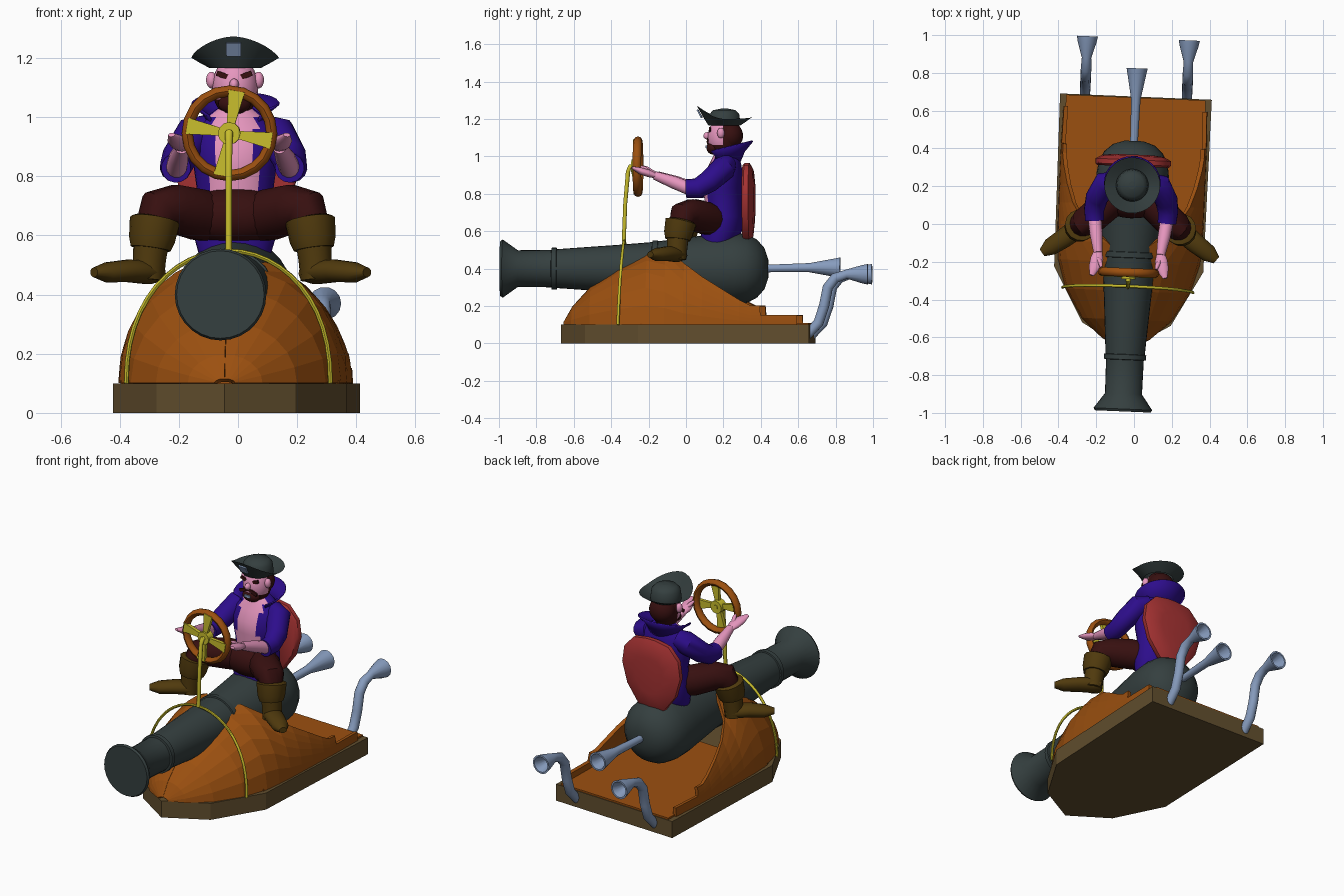
import bpy, bmesh
from math import sin, cos, pi, radians, asin
from mathutils import Vector, Matrix

cube = bpy.data.objects.get("Cube")
if cube:
    bpy.data.objects.remove(cube, do_unlink=True)

# The whole craft is turned slightly on its stand
PLACE = Matrix.Translation((-.018, 0, 0)) @ Matrix.Rotation(radians(-2.4), 4, 'Z')


def material(name, r, g, b):
    m = bpy.data.materials.new(name)
    m.use_nodes = True
    m.diffuse_color = (r, g, b, 1)
    m.node_tree.nodes["Principled BSDF"].inputs["Base Color"].default_value = (r, g, b, 1)
    return m


PLANK = material("plank_brown", .12, .076, .027)
ORANGE = material("orange_wood", .33, .08, .005)
IRON = material("dark_iron", .035, .05, .05)
LEATHER = material("boot_leather", .08, .042, .004)
MAROON = material("dark_maroon", .038, .005, .005)
PURPLE = material("coat_purple", .026, .004, .26)
SKIN = material("pink_skin", .79, .305, .515)
BRASS = material("yellow_brass", .58, .51, .026)
STEEL = material("blue_steel", .24, .33, .51)
RED = material("shield_red", .376, .032, .032)


def finish(name, bm, mats, rule=None, smooth=True, closed=True):
    """Turn a bmesh into a placed, coloured object."""
    if closed:
        bmesh.ops.recalc_face_normals(bm, faces=bm.faces)
    bm.normal_update()
    for f in bm.faces:
        f.smooth = smooth
        if rule:
            f.material_index = rule(f.calc_center_median())
    for e in bm.edges:
        e.smooth = e.calc_face_angle(0) < radians(45)
    bm.transform(PLACE)
    me = bpy.data.meshes.new(name)
    bm.to_mesh(me)
    bm.free()
    for m in mats:
        me.materials.append(m)
    ob = bpy.data.objects.new(name, me)
    bpy.context.collection.objects.link(ob)
    return ob


def loft(name, rings, mats, rule=None, smooth=True, caps=True, wrap=True, loop=False):
    """Skin a list of rings; wrap closes each ring, loop joins last to first."""
    bm = bmesh.new()
    rows = [[bm.verts.new(p) for p in ring] for ring in rings]
    n = len(rows[0])
    pairs = list(zip(rows, rows[1:])) + ([(rows[-1], rows[0])] if loop else [])
    for a, b in pairs:
        for i in range(n if wrap else n - 1):
            j = (i + 1) % n
            bm.faces.new((a[i], a[j], b[j], b[i]))
    if caps and not loop and wrap:
        bm.faces.new(rows[0][::-1])
        bm.faces.new(rows[-1])
    return finish(name, bm, mats, rule, smooth, wrap)


def tube(name, stations, mat, n=14, flat=1, smooth=True):
    """Round tube through (x, y, z, radius) stations; flat squashes it upright."""
    pts = [Vector(s[:3]) for s in stations]
    t_old = (pts[1] - pts[0]).normalized()
    normal = Vector((0, 0, 1)) if abs(t_old.z) < .9 else Vector((0, 1, 0))
    rings = []
    for i, p in enumerate(pts):
        t = (pts[min(i + 1, len(pts) - 1)] - pts[max(i - 1, 0)]).normalized()
        if t.dot(t_old) < 0:
            t = -t
        normal = (normal - t * normal.dot(t)).normalized()
        side, r, t_old = t.cross(normal), stations[i][3], t
        rings.append([p + r * (cos(a) * side + flat * sin(a) * normal)
                      for a in (2 * pi * k / n for k in range(n))])
    return loft(name, rings, [mat], smooth=smooth)


def ellipsoid(name, centre, size, mats, rule=None):
    bm = bmesh.new()
    bmesh.ops.create_uvsphere(bm, u_segments=24, v_segments=16, radius=1)
    bm.transform(Matrix.Translation(centre) @ Matrix.Diagonal((*size, 1)))
    return finish(name, bm, mats, rule)


def plate(name, centre, size, mat, tilt=0, lean=0):
    bm = bmesh.new()
    bmesh.ops.create_cube(bm, size=1)
    bm.transform(Matrix.Translation(centre) @ Matrix.Rotation(tilt, 4, 'Y')
                 @ Matrix.Rotation(lean, 4, 'X') @ Matrix.Diagonal((*size, 1)))
    return finish(name, bm, [mat], smooth=False)


def mirrored(half):
    return half + [(-x, y) for x, y in reversed(half) if x]


# Base plank and deck
outline = mirrored([(0, -.67), (.235, -.53), (.395, -.24), (.402, .675)])
loft("base_plank", [[(x, y, z) for x, y in outline] for z in (0, .1)], [PLANK], smooth=False)
plate("deck", (0, .22, .104), (.74, .9, .012), ORANGE)

# Hull shell: station y, half width, arch height, height where the wall is cut
hull = [(-.645, .03, .01, .01), (-.6, .12, .09, .09), (-.5, .23, .2, .2), (-.35, .32, .31, .31),
        (-.2, .365, .385, .385), (-.1, .372, .42, .4), (0, .375, .42, .32), (.1, .375, .42, .25),
        (.2, .375, .42, .19), (.3, .375, .42, .13), (.36, .375, .42, .1), (.41, .375, .42, .1),
        (.412, .375, .42, .05), (.61, .37, .42, .05)]
for side, label in ((1, "left"), (-1, "right")):
    rings = []
    for y, w, h, cut in hull:
        top = asin(cut / h)
        rings.append([(side * w * cos(top * k / 6), y, .1 + h * sin(top * k / 6)) for k in range(7)])
    shell = loft("hull_" + label, rings, [ORANGE], smooth=False, wrap=False)
    thick = shell.modifiers.new("thickness", 'SOLIDIFY')
    thick.thickness, thick.offset = .022, 0

# Cannon
barrel = [(-.993, .148), (-.98, .155), (-.9, .098), (-.72, .1), (-.718, .112), (-.692, .112),
          (-.69, .104), (-.35, .128), (-.18, .142), (-.178, .15), (-.15, .15), (-.148, .146),
          (0, .165), (.16, .187), (.26, .192), (.33, .182), (.38, .155), (.42, .11), (.44, .05)]
tube("cannon", [(0, y, .4, r) for y, r in barrel], IRON, n=28)


# Exhaust horns with hollow mouths
def horn(name, x, bend, start, end, z):
    tube(name, bend + [(x, start, z, .025), (x, end - .03, z, .05), (x, end, z, .056),
                       (x, end, z, .046), (x, start + .03, z, .015)], STEEL)


horn("middle_exhaust", 0, [(0, .4, .4, .02)], .66, .825, .405)
for side, label in ((1, "left"), (-1, "right")):
    x = side * .27
    bend = [(x, .655, .04, .026), (x, .72, .11, .028), (x, .75, .2, .028),
            (x, .77, .3, .028), (x, .81, .35, .028)]
    horn(label + "_exhaust", x, bend, .87, .984, .37)

# Brass hoop, steering column and wheel
arch = [(.345 * cos(pi * k / 24), -.35 + .02 * sin(pi * k / 24),
         .1 + .448 * sin(pi * k / 24) ** .9, .008) for k in range(25)]
tube("hoop", arch, BRASS, n=8)
HUB = .945
tube("steering_column", [(0, -.333, .545, .011), (0, -.325, .75, .011), (0, -.31, .92, .012),
                         (0, -.3, HUB, .014), (0, -.24, HUB, .014)], BRASS, n=10)
tube("wheel_hub", [(0, -.292, HUB, .038), (0, -.245, HUB, .038)], BRASS, n=12)
rim = []
for k in range(20):
    a = 2 * pi * k / 20
    rim.append([((.143 + .019 * cos(b)) * cos(a), -.257 + .023 * sin(b),
                 HUB + (.143 + .019 * cos(b)) * sin(a)) for b in (pi * j / 4 for j in range(8))])
loft("wheel_rim", rim, [ORANGE], loop=True)
for k in range(4):
    turn = Matrix.Rotation(k * pi / 2 + radians(10), 3, 'Y')
    rings = [[Vector((0, -.272, HUB)) + turn @ Vector((u * w, v, r))
              for u, v in ((-1, -.01), (1, -.01), (1, .01), (-1, .01))]
             for r, w in ((.02, .012), (.145, .028))]
    loft("wheel_spoke_%d" % (k + 1), rings, [BRASS], smooth=False)

# Shield used as a back rest
half = [(0, .53), (.09, .56), (.165, .66), (.2, .78), (.185, .88), (.12, .95), (0, .965)]
rings = [[(x * s, y, .76 + (z - .76) * s) for x, z in mirrored(half[:-1] + [(.03, .965)])]
         for y, s in ((.305, .95), (.315, 1), (.34, 1), (.36, .82), (.368, .5))]
loft("back_shield", rings, [RED])

# Coat with bare chest
body = [(.53, .17, .12, .09), (.6, .19, .14, .11), (.68, .2, .135, .105), (.76, .2, .13, .1),
        (.83, .195, .14, .105), (.9, .2, .15, .105), (.96, .21, .14, .085), (1, .215, .1, .07),
        (1.03, .215, .06, .055)]
rings = [[(rx * cos(a), yc + ry * sin(a), z) for a in (2 * pi * k / 28 for k in range(28))]
         for z, yc, rx, ry in body]
loft("coat", rings, [PURPLE, SKIN],
     lambda c: int(c.y < .19 and abs(c.x) < .075 and .66 < c.z))
arc = [radians(-35 + 250 * k / 18) for k in range(19)]
rings = [[(rx * cos(a), yc + ry * sin(a), z + .05 * lift * sin(a)) for a in arc]
         for z, yc, rx, ry, lift in ((.965, .21, .09, .08, 0), (1.01, .215, .11, .1, .3),
                                     (1.045, .22, .15, .14, .7))]
collar = loft("collar", rings, [PURPLE], wrap=False)
collar.modifiers.new("thickness", 'SOLIDIFY').thickness = .008

# Head, face and hair
ellipsoid("head", (0, .2, 1.1), (.078, .085, .105), [SKIN, MAROON],
          lambda c: int(c.y > .2 or c.z < 1.065))
ellipsoid("hair", (0, .235, 1.11), (.078, .07, .075), [MAROON])
ellipsoid("beard", (0, .145, 1.045), (.055, .035, .035), [MAROON])
ellipsoid("nose", (0, .115, 1.11), (.016, .022, .02), [SKIN])
plate("mouth", (0, .109, 1.052), (.04, .008, .014), STEEL)
for side, label in ((1, "left"), (-1, "right")):
    ellipsoid(label + "_ear", (side * .08, .19, 1.125), (.018, .02, .028), [SKIN])
    plate(label + "_eye", (side * .036, .13, 1.14), (.05, .009, .018), MAROON, tilt=-side * .35)
    plate(label + "_moustache", (side * .03, .118, 1.082), (.06, .009, .018), MAROON, tilt=side * .35)

# Cocked hat with upturned brim
rings = []
for r, z, lift in ((.148, 1.21, 1), (.115, 1.185, .45), (.085, 1.165, 0), (.086, 1.18, 0),
                   (.08, 1.225, 0), (.06, 1.247, 0), (.02, 1.255, 0)):
    ring = []
    for k in range(32):
        a = 2 * pi * k / 32
        front = max(0, -sin(a))
        ring.append((r * cos(a), .205 + r * sin(a), z + lift * (.063 * front ** 1.5 - .01 * abs(cos(a)))))
    rings.append(ring)
loft("hat", rings, [IRON], caps=False)
loft("hat_top", [rings[-1], [(0, .205, 1.256)] * 32], [IRON], caps=False)
plate("hat_badge", (0, .073, 1.228), (.05, .008, .05), STEEL, lean=radians(28))

# Pelvis and limbs
ellipsoid("pelvis", (0, .13, .665), (.18, .1, .095), [MAROON])
for side, label in ((1, "left"), (-1, "right")):
    def limb(part, stations, mat, **options):
        tube(label + "_" + part, [(side * x, y, z, r) for x, y, z, r in stations], mat, **options)

    limb("thigh", [(.05, .16, .655, .08), (.12, .11, .67, .088), (.2, .03, .69, .083),
                   (.25, -.005, .685, .075), (.268, -.02, .63, .06), (.27, -.025, .58, .05)], MAROON)
    limb("boot_cuff", [(.262, -.015, .655, .07), (.263, -.016, .65, .085), (.272, -.03, .585, .078),
                       (.276, -.033, .555, .068)], LEATHER)
    limb("boot_shaft", [(.272, -.03, .6, .062), (.28, -.035, .52, .056), (.285, -.04, .45, .054)], LEATHER)
    limb("boot_foot", [(.245, -.01, .47, .035), (.28, -.035, .475, .055), (.35, -.09, .48, .052),
                       (.42, -.14, .475, .046), (.462, -.172, .475, .022)], LEATHER, flat=.75)
    limb("sleeve", [(.09, .225, .96, .05), (.14, .21, .94, .066), (.185, .13, .865, .06),
                    (.196, .07, .83, .054), (.192, .01, .828, .05)], PURPLE)
    limb("forearm", [(.192, .03, .826, .036), (.18, -.06, .862, .034), (.166, -.16, .898, .023)], SKIN)
    limb("hand", [(.166, -.15, .895, .022), (.17, -.19, .908, .034), (.18, -.235, .922, .032),
                  (.195, -.28, .94, .012)], SKIN, flat=.6)
    limb("thumb", [(.168, -.18, .91, .012), (.15, -.215, .935, .012), (.145, -.235, .945, .007)], SKIN, n=8)
